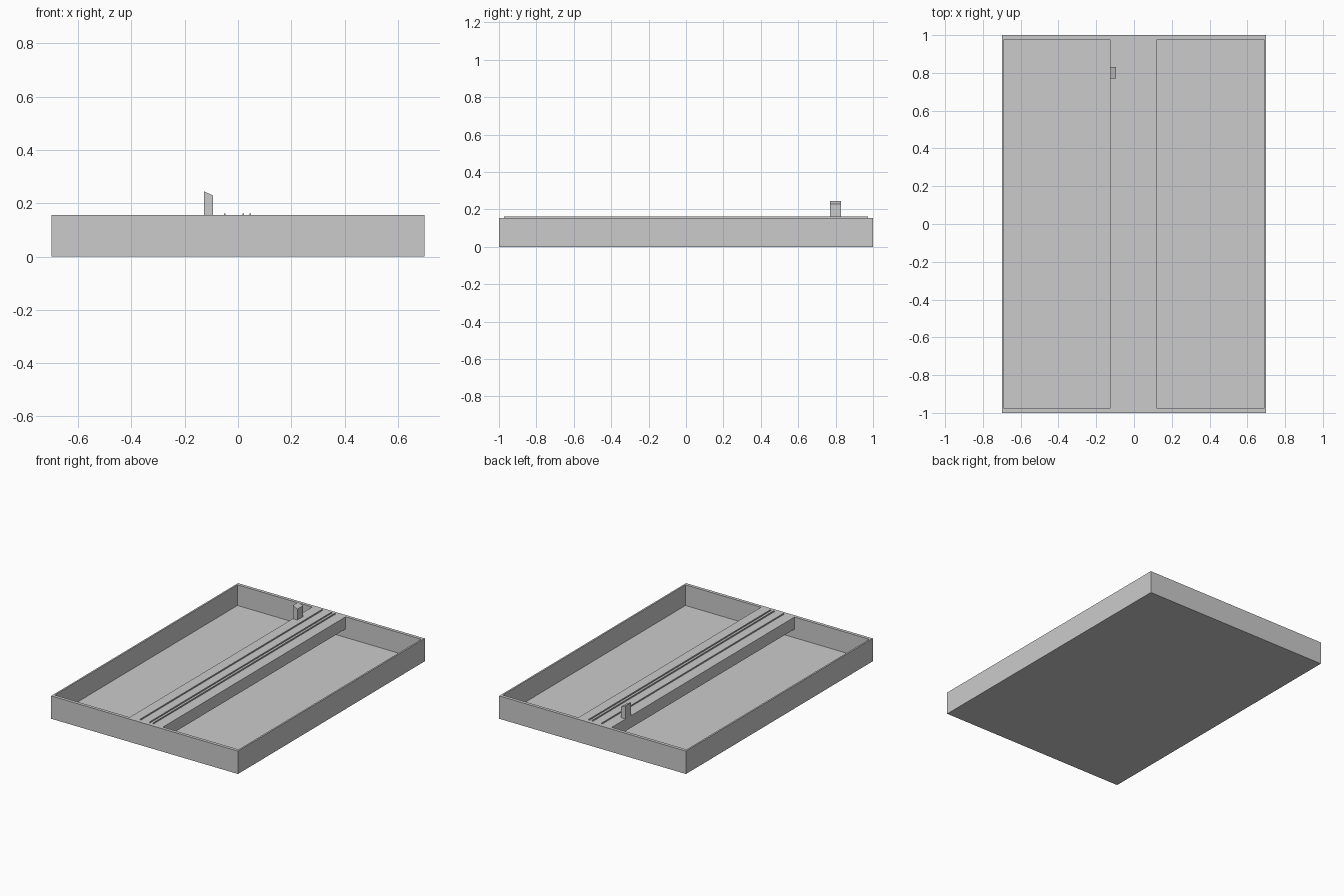
import bpy
import bmesh

cube = bpy.data.objects.get("Cube")
if cube:
    bpy.data.objects.remove(cube, do_unlink=True)

grey = bpy.data.materials.new("plain_grey")
grey.use_nodes = True
grey.diffuse_color = (0.6, 0.6, 0.6, 1)
grey.node_tree.nodes["Principled BSDF"].inputs["Base Color"].default_value = (0.6, 0.6, 0.6, 1)

WIDTH, LENGTH, HEIGHT = 1.40, 2.0, 0.155
WALL_X, WALL_Y, FLOOR = 0.016, 0.022, 0.015
INNER_Y = LENGTH / 2 - WALL_Y


def finish(name, bm):
    bmesh.ops.recalc_face_normals(bm, faces=bm.faces)
    mesh = bpy.data.meshes.new(name)
    bm.to_mesh(mesh)
    bm.free()
    mesh.materials.append(grey)
    obj = bpy.data.objects.new(name, mesh)
    bpy.context.collection.objects.link(obj)
    return obj


def box_mesh(x, y, z):
    """Box from (low, high) ranges on each axis."""
    bm = bmesh.new()
    bmesh.ops.create_cube(bm, size=1)
    for v in bm.verts:
        v.co = [r[0] if c < 0 else r[1] for c, r in zip(v.co, (x, y, z))]
    return bm


# Open tray: inset the top face and push it down to the floor
bm = box_mesh((-WIDTH / 2, WIDTH / 2), (-LENGTH / 2, LENGTH / 2), (0, HEIGHT))
top = max(bm.faces, key=lambda f: f.calc_center_median().z)
bmesh.ops.inset_region(bm, faces=[top], thickness=WALL_X)
for v in top.verts:
    v.co.y = INNER_Y if v.co.y > 0 else -INNER_Y
floor = bmesh.ops.extrude_discrete_faces(bm, faces=[top])["faces"][0]
for v in floor.verts:
    v.co.z = FLOOR
finish("tray", bm)

# Bridge spanning the tray lengthwise, clear of the floor
finish("centre_beam", box_mesh((-0.128, 0.122), (-INNER_Y, INNER_Y), (0.073, HEIGHT)))

# Thin raised rails along the bridge
for i, x in enumerate((-0.05, 0.02, 0.046)):
    finish(f"rail_{i + 1}", box_mesh((x - 0.003, x + 0.003), (-0.974, 0.974), (HEIGHT, 0.162)))

# Post with a sloping top
bm = box_mesh((-0.128, -0.094), (0.77, 0.83), (HEIGHT, 0.245))
for v in bm.verts:
    if v.co.z > 0.2 and v.co.x > -0.1:
        v.co.z = 0.229
finish("post", bm)
